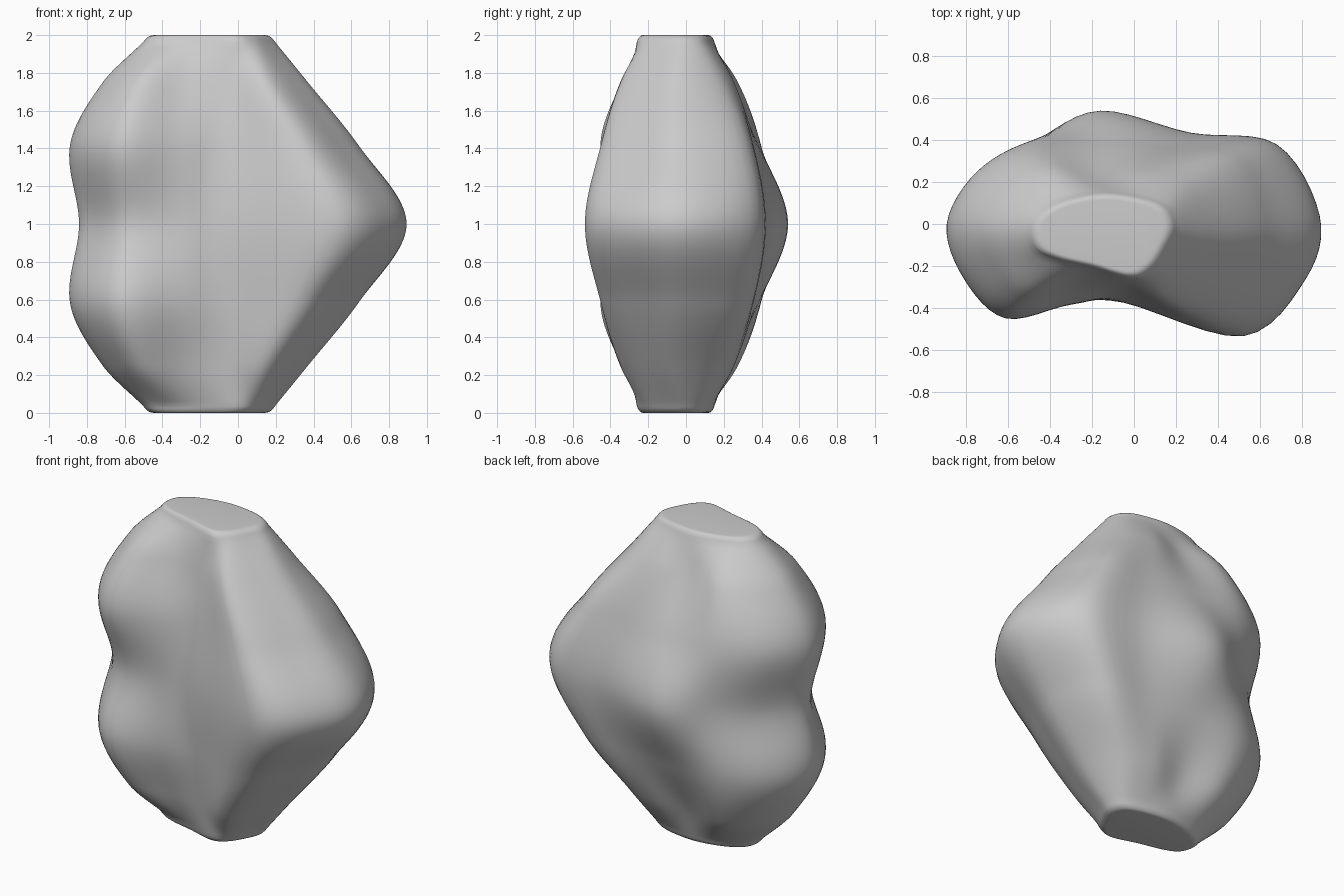
import bpy, bmesh
from mathutils import Vector

if "Cube" in bpy.data.objects:
    bpy.data.objects.remove(bpy.data.objects["Cube"])

# Cross-sections (counter-clockwise from +x) of the upper half; lower half is its mirror about z = 1
SECTIONS = [
    (1.00, [(.885, .04), (.68, .38), (.27, .435), (-.16, .54), (-.46, .40), (-.68, .23), (-.84, .0),
            (-.76, -.19), (-.60, -.355), (-.30, -.37), (-.05, -.375), (.52, -.535), (.82, -.26)]),
    (1.42, [(.635, .0), (.50, .315), (.18, .36), (-.15, .385), (-.49, .385), (-.75, .245), (-.888, .0),
            (-.81, -.26), (-.61, -.45), (-.30, -.38), (-.05, -.345), (.34, -.45), (.555, -.22)]),
    (1.75, [(.37, -.02), (.275, .19), (.06, .255), (-.17, .228), (-.42, .275), (-.61, .17), (-.715, -.01),
            (-.66, -.19), (-.52, -.335), (-.28, -.29), (-.05, -.295), (.16, -.345), (.31, -.18)]),
    (1.965, [(.195, -.01), (.155, .08), (.04, .128), (-.15, .15), (-.34, .115), (-.46, .05), (-.50, -.03),
             (-.47, -.12), (-.37, -.17), (-.2, -.21), (-.01, -.26), (.09, -.215), (.165, -.10)]),
]
SUB = 6        # samples between outline points
RINGS = 34     # rings from the waist to the top edge


def hermite(p0, p1, m0, m1, t):
    return (p0 * (2*t**3 - 3*t*t + 1) + m0 * (t**3 - 2*t*t + t)
            + p1 * (3*t*t - 2*t**3) + m1 * (t**3 - t*t))


def smooth_loop(pts):
    """Closed smooth curve through the points."""
    v, n, out = [Vector(p) for p in pts], len(pts), []
    for i in range(n):
        a, b, c, d = (v[(i + k) % n] for k in (-1, 0, 1, 2))
        out += [hermite(b, c, (c - a) / 2, (d - b) / 2, s / SUB) for s in range(SUB)]
    return out


zs = [s[0] for s in SECTIONS]
loops = [smooth_loop(s[1]) for s in SECTIONS]
N = len(loops[0])


def slope(k, j):
    if k == 0:
        return Vector((0, 0))                      # mirror plane stays smooth
    a, b = k - 1, min(k + 1, len(zs) - 1)          # flank runs straight into the rim
    return (loops[b][j] - loops[a][j]) / (zs[b] - zs[a])


def section(z):
    k = max(i for i in range(len(zs) - 1) if zs[i] <= z + 1e-9)
    h = zs[k + 1] - zs[k]
    t = (z - zs[k]) / h
    return [hermite(loops[k][j], loops[k + 1][j], slope(k, j) * h, slope(k + 1, j) * h, t)
            for j in range(N)]


# Upper half rings, then the rounded rim of the flat cap
top = zs[-1] - 1
upper = [(z, section(z)) for z in (1 + top * i / RINGS - 1e-7 * (i == RINGS) for i in range(RINGS + 1))]
# Last slope uses the one-sided difference between the two top sections
slope_last = [(b - a) / (zs[-1] - zs[-2]) for a, b in zip(loops[-2], loops[-1])]
for i, (z, ring) in enumerate(upper):
    if z > zs[-2]:
        h = zs[-1] - zs[-2]
        t = (z - zs[-2]) / h
        upper[i] = (z, [hermite(loops[-2][j], loops[-1][j], slope(2, j) * h, slope_last[j] * h, t)
                        for j in range(N)])
centre = Vector((-.15, -.045))
for z, s in ((1.975, .982), (1.986, .95), (1.995, .91), (1.999, .87), (2.0, .82)):
    upper.append((z, [centre + (p - centre) * s for p in loops[-1]]))
rings = [(2 - z, r) for z, r in reversed(upper[1:])] + upper

# Skin the rings and cap both ends
bm = bmesh.new()
rows = [[bm.verts.new((p.x, p.y, z)) for p in r] for z, r in rings]
for lo, hi in zip(rows, rows[1:]):
    for j in range(N):
        k = (j + 1) % N
        bm.faces.new((lo[j], lo[k], hi[k], hi[j]))
bm.faces.new(rows[-1])
bm.faces.new(rows[0][::-1])
bmesh.ops.recalc_face_normals(bm, faces=bm.faces)
mesh = bpy.data.meshes.new("boulder")
bm.to_mesh(mesh)
bm.free()
boulder = bpy.data.objects.new("boulder", mesh)
bpy.context.collection.objects.link(boulder)
for poly in mesh.polygons:
    poly.use_smooth = True
